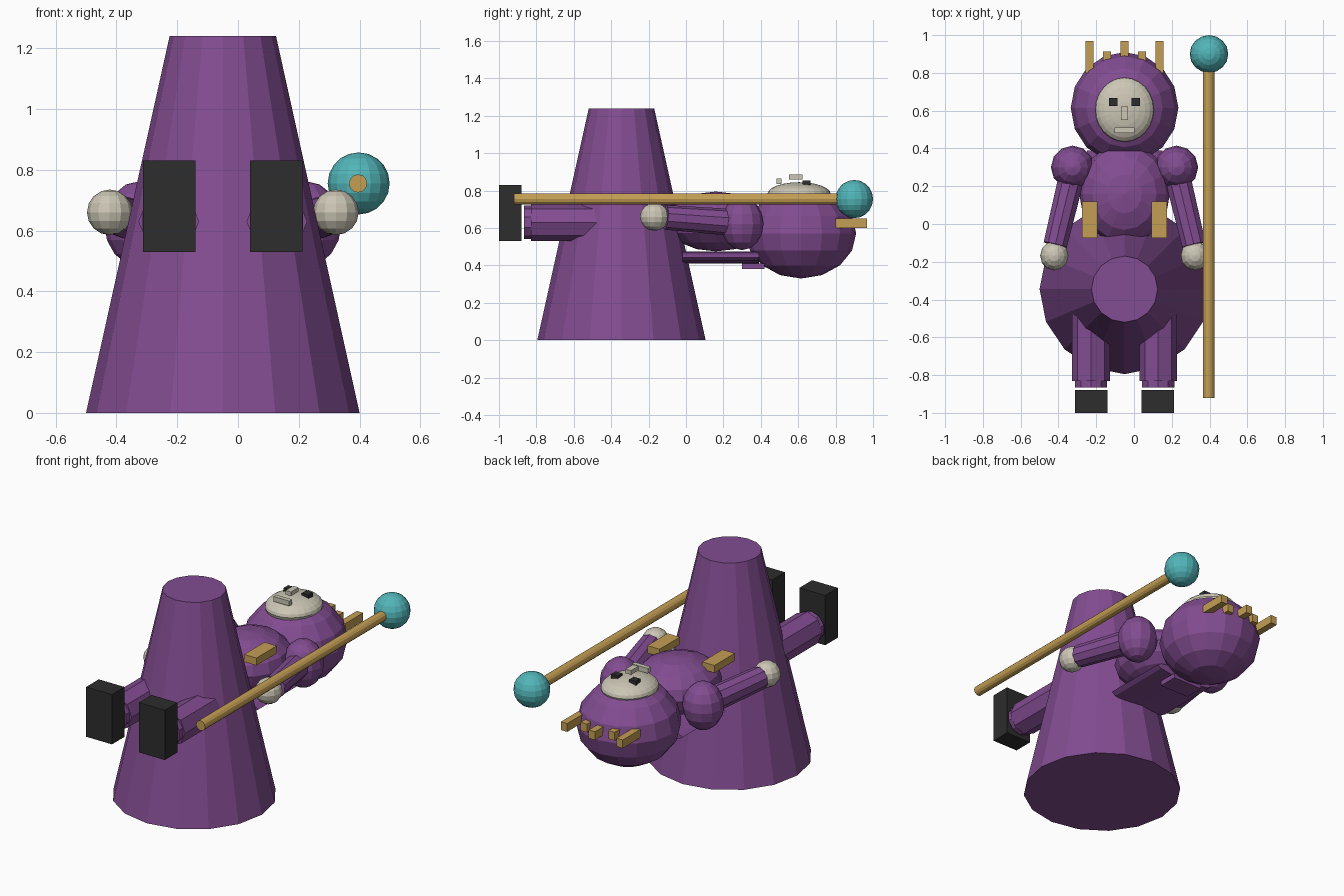
import bpy
import math
from mathutils import Vector

if "Cube" in bpy.data.objects:
    bpy.data.objects.remove(bpy.data.objects["Cube"])

CX = -0.05  # symmetry plane of the figure


def material(name, rgb):
    m = bpy.data.materials.new(name)
    m.diffuse_color = (*rgb, 1)
    m.use_nodes = True
    m.node_tree.nodes["Principled BSDF"].inputs["Base Color"].default_value = m.diffuse_color
    return m


PURPLE = material("purple", (0.224, 0.073, 0.285))
GOLD = material("gold", (0.555, 0.345, 0.09))
TEAL = material("teal", (0.084, 0.46, 0.48))
SKIN = material("pale_skin", (0.60, 0.565, 0.46))
BLACK = material("charcoal", (0.026, 0.026, 0.026))


def finish(name, mat):
    ob = bpy.context.object
    ob.name = name
    ob.data.materials.append(mat)
    return ob


def box(name, mat, lo, hi):
    lo, hi = Vector(lo), Vector(hi)
    bpy.ops.mesh.primitive_cube_add(size=1, location=(lo + hi) / 2)
    bpy.context.object.scale = hi - lo
    return finish(name, mat)


def ball(name, mat, loc, radii, seg=16, rings=8):
    bpy.ops.mesh.primitive_uv_sphere_add(segments=seg, ring_count=rings, location=loc)
    bpy.context.object.scale = radii
    return finish(name, mat)


def rod(name, mat, a, b, r1, r2, sides):
    a, b = Vector(a), Vector(b)
    bpy.ops.mesh.primitive_cone_add(vertices=sides, radius1=r1, radius2=r2,
                                    depth=(b - a).length, location=(a + b) / 2)
    ob = bpy.context.object
    ob.rotation_euler = (b - a).to_track_quat('Z', 'Y').to_euler()
    return finish(name, mat)


# Robe, torso and cape
rod("robe", PURPLE, (CX, -0.345, 0), (CX, -0.345, 1.24), 0.45, 0.175, 16)
ball("torso", PURPLE, (CX, 0.16, 0.635), (0.24, 0.27, 0.16))
cape = rod("cape", PURPLE, (CX, -0.02, 0.443), (CX, 0.39, 0.443), 0.20, 0.20, 12)
cape.scale.y = 0.16
box("hood_tail", PURPLE, (CX - 0.1, 0.30, 0.38), (CX + 0.1, 0.42, 0.41))

# Hooded head and face
ball("hood", PURPLE, (CX, 0.615, 0.572), (0.285, 0.295, 0.242))
ball("face", SKIN, (CX, 0.605, 0.78), (0.155, 0.17, 0.065), 24, 12)
box("nose", SKIN, (CX - 0.018, 0.55, 0.86), (CX + 0.018, 0.622, 0.885))
box("mouth", SKIN, (CX - 0.053, 0.483, 0.835), (CX + 0.053, 0.51, 0.865))

# Crown points, alternating long and short
for i, tip in enumerate((0.968, 0.912, 0.968, 0.912, 0.968)):
    x = CX + (i - 2) * 0.0925
    box("crown_point", GOLD, (x - 0.021, 0.80, 0.60), (x + 0.021, tip, 0.65))

# Paired parts
for side, s in (("left", -1), ("right", 1)):
    def at(dx, y, z):
        return (CX + s * dx, y, z)

    box(side + "_eye", BLACK, at(0.038, 0.624, 0.825), at(0.082, 0.666, 0.855))
    box(side + "_clasp", GOLD, at(0.142, -0.073, 0.735), at(0.224, 0.12, 0.78))
    ball(side + "_shoulder", PURPLE, at(0.275, 0.30, 0.622), (0.115, 0.115, 0.14), 12, 8)
    rod(side + "_arm", PURPLE, at(0.28, 0.25, 0.63), at(0.367, -0.11, 0.657), 0.072, 0.066, 10)
    ball(side + "_hand", SKIN, at(0.372, -0.168, 0.66), (0.075, 0.078, 0.075), 12, 8)
    rod(side + "_leg", PURPLE, at(0.178, -0.865, 0.63), at(0.178, -0.36, 0.63), 0.09, 0.09, 10)
    rod(side + "_trouser", PURPLE, at(0.178, -0.83, 0.63), at(0.178, -0.36, 0.63), 0.1, 0.1, 8)
    box(side + "_boot", BLACK, at(0.09, -1.0, 0.53), at(0.262, -0.88, 0.83))

# Staff with orb
rod("staff", GOLD, (0.395, -0.92, 0.755), (0.395, 0.85, 0.755), 0.03, 0.03, 12)
ball("staff_orb", TEAL, (0.397, 0.9, 0.755), (0.102, 0.1, 0.102), 16, 10)
